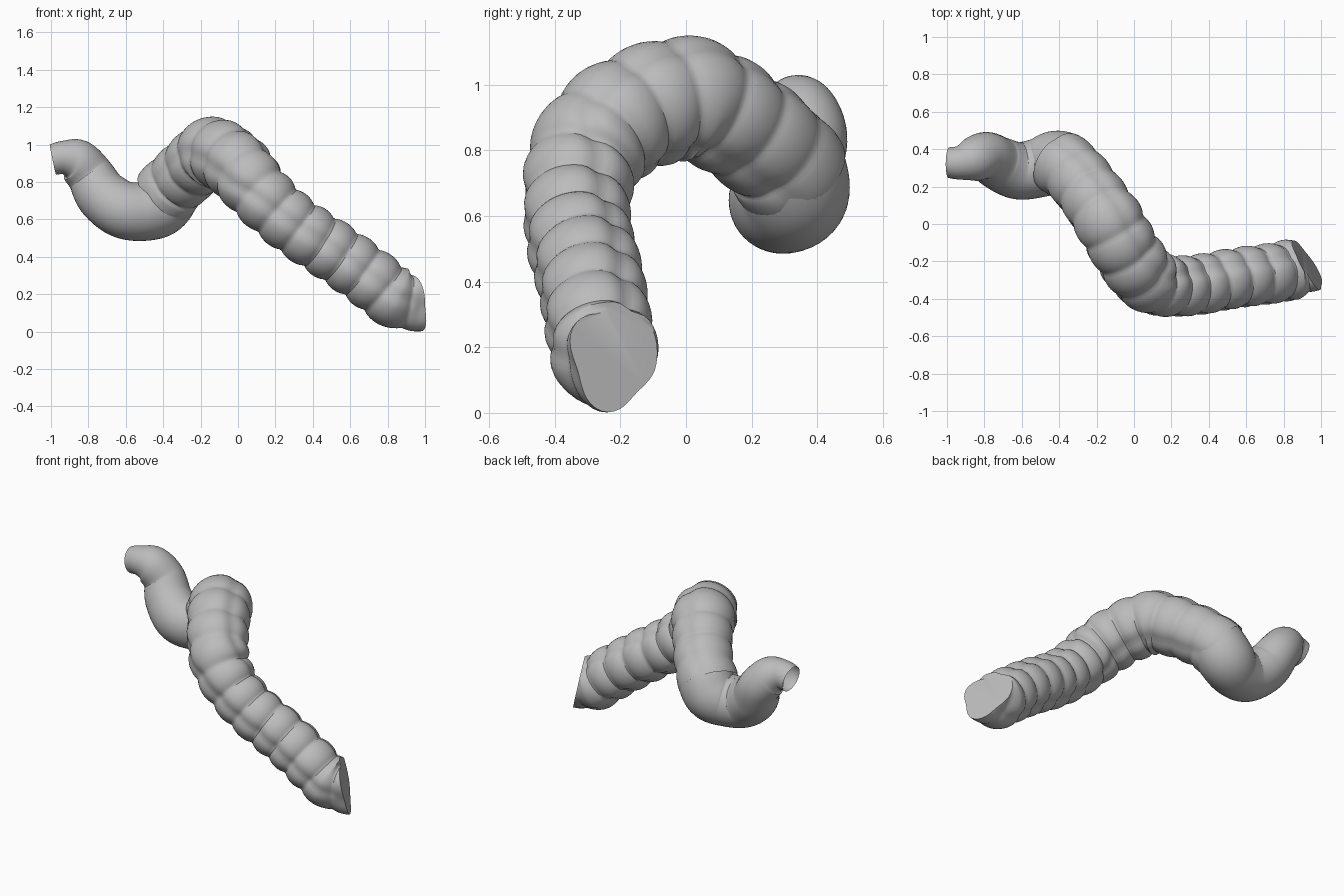
import bpy, bmesh, math
from mathutils import Vector

cube = bpy.data.objects.get("Cube")
if cube:
    bpy.data.objects.remove(cube, do_unlink=True)

tissue = bpy.data.materials.new("plain_grey")
tissue.use_nodes = True
GREY = (0.5, 0.5, 0.5, 1)
tissue.diffuse_color = GREY
tissue.node_tree.nodes["Principled BSDF"].inputs["Base Color"].default_value = GREY
SIDES = 48


def spline(points, steps=30):
    """Catmull-Rom samples of (x, y, z, radius) points."""
    p = [Vector(q) for q in points]
    p = [2 * p[0] - p[1]] + p + [2 * p[-1] - p[-2]]
    out = []
    for a, b, c, d in zip(p, p[1:], p[2:], p[3:]):
        for i in range(steps):
            t = i / steps
            out.append(0.5 * (2 * b + (c - a) * t + (2 * a - 5 * b + 4 * c - d) * t * t
                              + (3 * b - a - 3 * c + d) * t ** 3))
    return out + [p[-2]]


def resample(samples, count):
    """Even spacing along the length."""
    dist = [0.0]
    for a, b in zip(samples, samples[1:]):
        dist.append(dist[-1] + (b.xyz - a.xyz).length)
    out, j = [], 0
    for i in range(count + 1):
        s = dist[-1] * i / count
        while j < len(dist) - 2 and dist[j + 1] < s:
            j += 1
        out.append(samples[j].lerp(samples[j + 1], (s - dist[j]) / (dist[j + 1] - dist[j])))
    return out


def tube(name, points, rings, shape, cut=None):
    """Sweep a ring along the path; shape(u, angle) scales the radius."""
    path = resample(spline(points), rings)
    bm = bmesh.new()
    loops = []
    for i, q in enumerate(path):
        tangent = (path[min(i + 1, rings)].xyz - path[max(i - 1, 0)].xyz).normalized()
        side = tangent.cross(Vector((0, 0, 1))).normalized()
        up = side.cross(tangent)
        loop = []
        for k in range(SIDES):
            a = math.tau * k / SIDES
            r = q.w * shape(i / rings, a)
            loop.append(bm.verts.new(q.xyz + r * (math.cos(a) * up + math.sin(a) * side)))
        loops.append(loop)
    for a, b in zip(loops, loops[1:]):
        for k in range(SIDES):
            n = (k + 1) % SIDES
            bm.faces.new((a[k], a[n], b[n], b[k]))
    if cut:
        geom = bm.verts[:] + bm.edges[:] + bm.faces[:]
        res = bmesh.ops.bisect_plane(bm, geom=geom, plane_co=cut[0], plane_no=cut[1],
                                     clear_outer=True)
        rim = [e for e in res["geom_cut"] if isinstance(e, bmesh.types.BMEdge)]
        bmesh.ops.holes_fill(bm, edges=rim, sides=0)
    bmesh.ops.recalc_face_normals(bm, faces=bm.faces[:])
    mesh = bpy.data.meshes.new(name)
    bm.to_mesh(mesh)
    bm.free()
    mesh.materials.append(tissue)
    obj = bpy.data.objects.new(name, mesh)
    bpy.context.collection.objects.link(obj)
    bpy.ops.object.select_all(action="DESELECT")
    obj.select_set(True)
    bpy.context.view_layer.objects.active = obj
    bpy.ops.object.shade_smooth_by_angle(angle=math.radians(35))


# Smooth curved tube with an open end
tube("smooth_tube", [
    (-0.99, .328, .92, .082), (-.93, .328, .93, .092), (-.86, .345, .912, .118),
    (-.79, .365, .835, .127), (-.725, .325, .73, .143), (-.62, .285, .655, .153),
    (-.51, .3, .643, .158), (-.42, .33, .675, .168), (-.36, .315, .755, .165),
    (-.31, .26, .82, .15),
], 80, lambda u, a: 1)

# Pouched tube: rounded segments, three lengthwise grooves, three-cornered end
SEGMENTS = 15


def pouches(u, a):
    puff = abs(math.sin(math.pi * (u * SEGMENTS + 0.2))) ** 0.65
    grow = min(1, 0.5 + u)
    groove = 0
    for centre in (math.pi / 2, -math.pi / 6, -math.pi * 5 / 6):
        d = (a - centre + math.pi) % math.tau - math.pi
        groove += math.exp(-(d / 0.22) ** 2)
    end = min(1, max(0, (u - 0.89) / 0.06))
    corner = 1 - math.cos(3 * (a - math.pi / 4))
    return (1.035 - 0.14 * grow * (1 - puff) * (1 - end / 2)
            - 0.09 * grow * groove * (1 - end) - 0.13 * end * corner)


tube("pouched_tube", [
    (-.395, .325, .725, .176), (-.335, .28, .79, .174), (-.265, .2, .855, .174),
    (-.2, .11, .915, .178), (-.13, 0, .958, .187), (-.05, -.14, .925, .184),
    (.03, -.255, .85, .182), (.1, -.315, .76, .173),
    (.2, -.335, .655, .164), (.33, -.33, .548, .162),
    (.47, -.305, .455, .162), (.6, -.285, .365, .162), (.72, -.27, .275, .162),
    (.83, -.25, .188, .163), (.93, -.225, .163, .158), (1.06, -.205, .155, .15),
], SEGMENTS * 12, pouches, ((.975, -.33, .24), (.85, .47, .2)))
